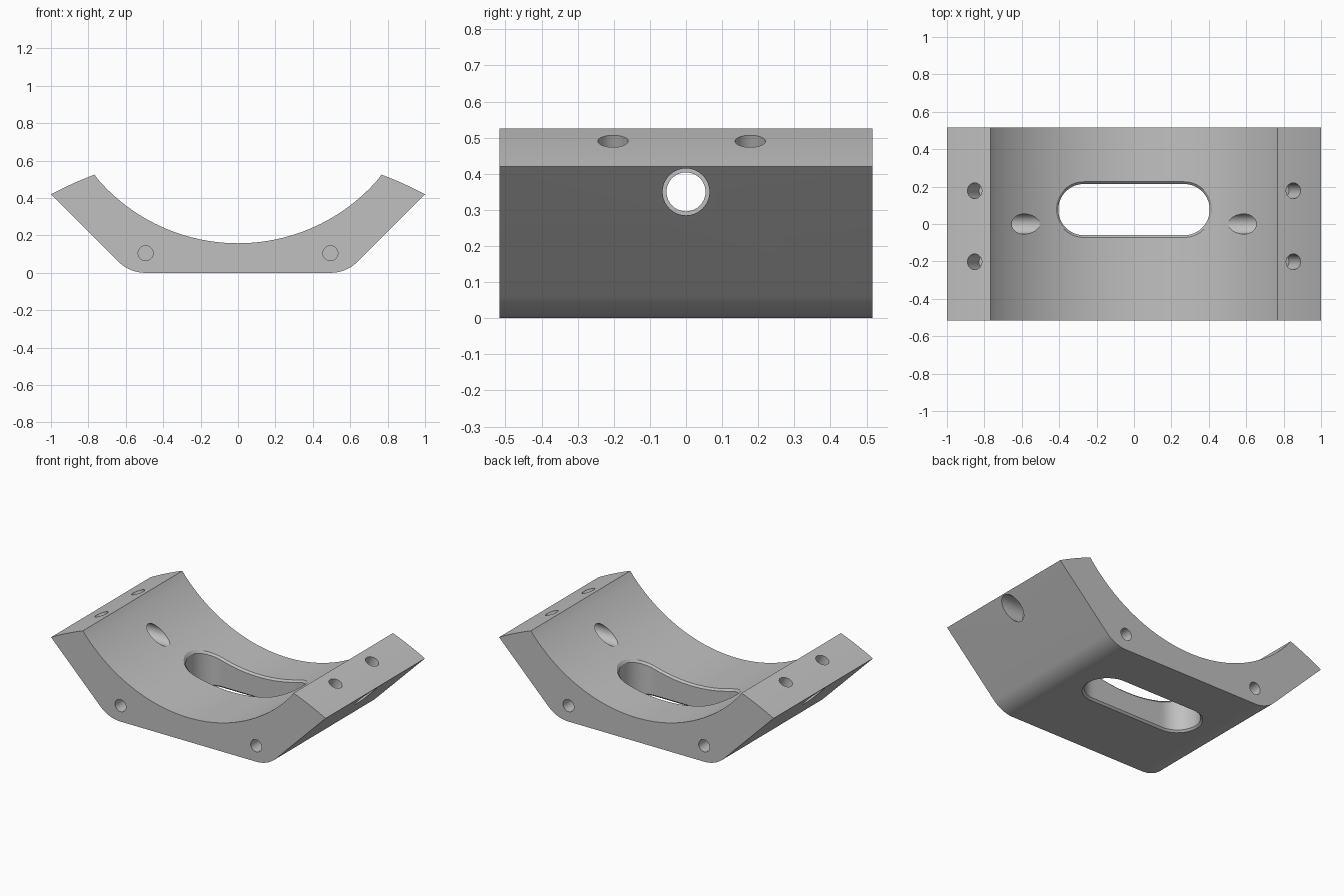
import bpy, bmesh, math
from mathutils import Vector

if "Cube" in bpy.data.objects:
    bpy.data.objects.remove(bpy.data.objects["Cube"])

HALF_Y = 0.517
R_IN, Z_IN = 0.991, 1.149          # saddle radius and axis height

gray = bpy.data.materials.new("plain gray")
gray.diffuse_color = (0.53, 0.53, 0.53, 1)
gray.use_nodes = True
gray.node_tree.nodes["Principled BSDF"].inputs["Base Color"].default_value = gray.diffuse_color


def saddle_z(x):
    return Z_IN - math.sqrt(R_IN ** 2 - x * x)


def loft(name, rings):
    """Closed solid through a list of equal-length rings of points."""
    bm = bmesh.new()
    rows = [[bm.verts.new(p) for p in ring] for ring in rings]
    n = len(rows[0])
    for a, b in zip(rows, rows[1:]):
        for i in range(n):
            j = (i + 1) % n
            bm.faces.new((a[i], a[j], b[j], b[i]))
    bm.faces.new(rows[0][::-1])
    bm.faces.new(rows[-1])
    bmesh.ops.recalc_face_normals(bm, faces=bm.faces)
    mesh = bpy.data.meshes.new(name)
    bm.to_mesh(mesh)
    bm.free()
    mesh.materials.append(gray)
    ob = bpy.data.objects.new(name, mesh)
    bpy.context.collection.objects.link(ob)
    return ob


def rod(start, end, r, n=40):
    """Cylinder cutter between two points."""
    start, end = Vector(start), Vector(end)
    axis = (end - start).normalized()
    u = axis.orthogonal().normalized()
    v = axis.cross(u)
    ring = [r * (math.cos(t) * u + math.sin(t) * v)
            for t in (2 * math.pi * i / n for i in range(n))]
    return loft("hole_cutter", [[p + start for p in ring], [p + end for p in ring]])


# Right half of the outline, from bottom centre side up to the saddle edge
corner, t = 0.58, 0.085            # 45 degree side meets the base at x = corner
r_f = t / math.tan(math.radians(22.5))
right = [(corner - t + r_f * math.sin(a), r_f - r_f * math.cos(a))
         for a in (math.radians(45) * i / 10 for i in range(11))]
top_a, top_b = Vector((1.0, 0.42)), Vector((0.767, 0.525))
normal = Vector((0.411, 0.912))
for i in range(9):                 # slightly crowned top land
    s = i / 8
    p = top_a.lerp(top_b, s) + normal * 0.004 * 4 * s * (1 - s)
    right.append((p.x, p.y))

# Saddle arc between the two lands
a_max = math.asin(0.767 / R_IN)
arc = [(R_IN * math.sin(a), Z_IN - R_IN * math.cos(a))
       for a in (a_max * (1 - 2 * i / 64) for i in range(1, 64))]
outline = right + arc + [(-x, z) for x, z in reversed(right)]
bracket = loft("saddle_bracket", [[(x, y, z) for x, z in outline]
                                  for y in (-HALF_Y, HALF_Y)])


# Long slot with chamfered rims following the saddle
def slot_ring(off, z_of):
    half, r, cy = 0.268, 0.137 + off, 0.077
    pts = [(half + r * math.cos(a), cy + r * math.sin(a))
           for a in (math.pi * (i / 20 - 0.5) for i in range(21))]
    pts += [(half * (1 - 2 * i / 20), cy + r) for i in range(1, 20)]
    pts += [(-x, 2 * cy - y) for x, y in pts]
    return [(x, y, z_of(x)) for x, y in pts]


cutters = [loft("slot_cutter", [
    slot_ring(0.016, lambda x: -0.1),
    slot_ring(0.016, lambda x: -0.004),
    slot_ring(0.0, lambda x: 0.012),
    slot_ring(0.0, lambda x: saddle_z(x) - 0.012),
    slot_ring(0.016, lambda x: saddle_z(x) + 0.004),
    slot_ring(0.016, lambda x: 0.8)])]

# Cross hole through both sides, counterbored from outside
cutters.append(rod((-1.2, 0, 0.35), (1.2, 0, 0.35), 0.054))
for s in (-1, 1):
    cutters.append(rod((s * 0.8, 0, 0.35), (s * 1.2, 0, 0.35), 0.065))
    # Blind holes in the front and back ends
    for e in (-1, 1):
        cutters.append(rod((s * 0.494, e * 0.6, 0.105),
                           (s * 0.494, e * (HALF_Y - 0.2), 0.105), 0.04))
    # Blind holes square to the top lands
    for y in (-0.202, 0.178):
        c = Vector((s * 0.852, y, 0.49))
        d = Vector((s * normal.x, 0, normal.y))
        cutters.append(rod(c - d * 0.15, c + d * 0.1, 0.042))

bpy.context.view_layer.objects.active = bracket
bracket.select_set(True)
for c in cutters:
    m = bracket.modifiers.new("cut", 'BOOLEAN')
    m.operation, m.solver, m.object = 'DIFFERENCE', 'EXACT', c
    bpy.ops.object.modifier_apply(modifier=m.name)
    bpy.data.objects.remove(c)

bpy.ops.object.shade_smooth_by_angle(angle=math.radians(20))
